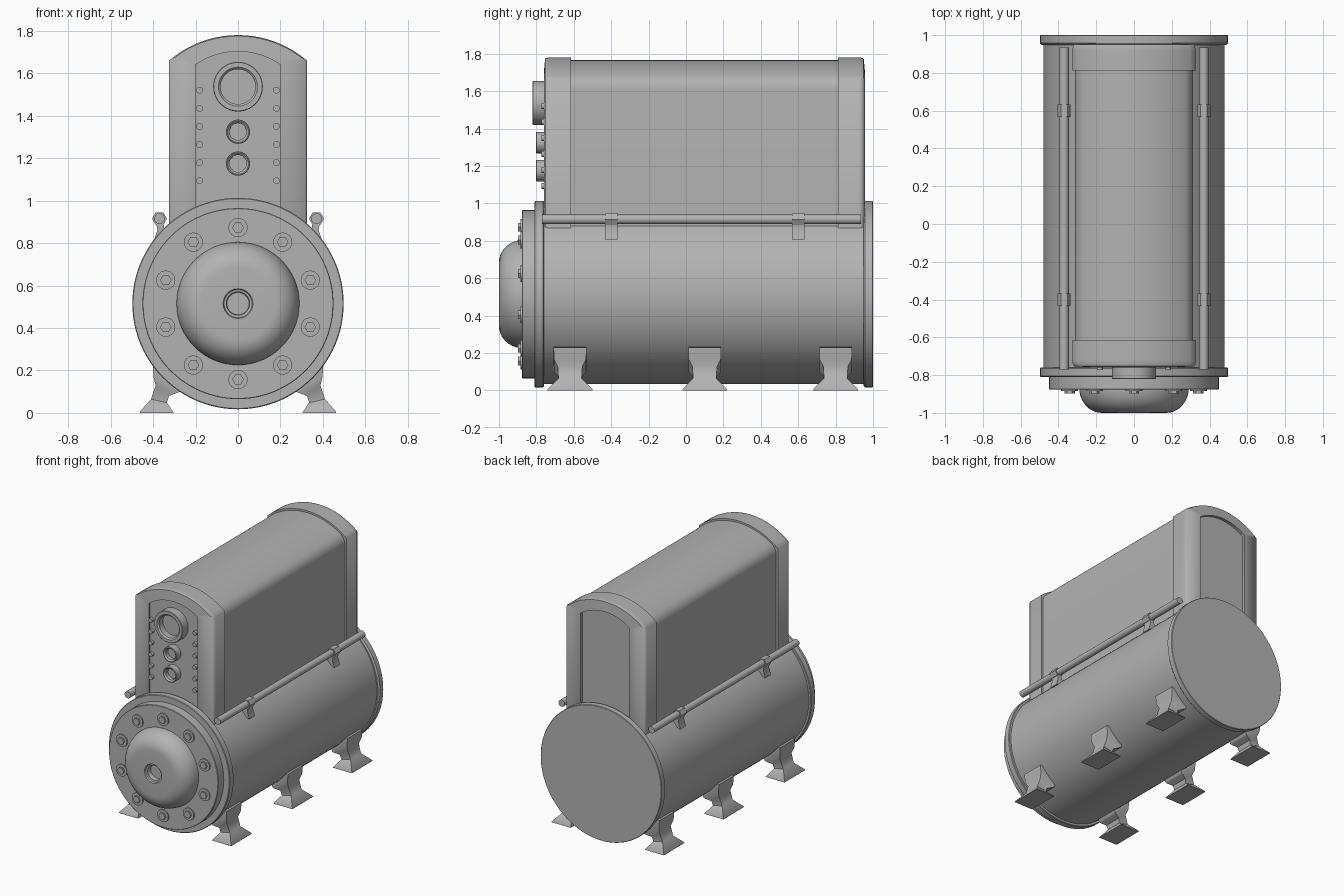
import bpy, bmesh
from math import sin, cos, pi, sqrt, atan2

if "Cube" in bpy.data.objects:
    bpy.data.objects.remove(bpy.data.objects["Cube"])

ZC = 0.515  # height of the main cylinder axis

steel = bpy.data.materials.new("dark_steel")
steel.diffuse_color = (0.45, 0.45, 0.45, 1)
steel.use_nodes = True
steel.node_tree.nodes["Principled BSDF"].inputs["Base Color"].default_value = steel.diffuse_color


def finish(name, bm, angle=35):
    bmesh.ops.recalc_face_normals(bm, faces=bm.faces)
    me = bpy.data.meshes.new(name)
    bm.to_mesh(me)
    bm.free()
    me.materials.append(steel)
    ob = bpy.data.objects.new(name, me)
    bpy.context.collection.objects.link(ob)
    bpy.ops.object.select_all(action='DESELECT')
    ob.select_set(True)
    bpy.context.view_layer.objects.active = ob
    bpy.ops.object.shade_smooth_by_angle(angle=angle * pi / 180)
    return ob


def loft(name, loops, angle=35):
    """Skin a list of equal-length point loops and close both ends."""
    bm = bmesh.new()
    rows = [[bm.verts.new(p) for p in loop] for loop in loops]
    n = len(rows[0])
    for a, b in zip(rows, rows[1:]):
        for i in range(n):
            j = (i + 1) % n
            bm.faces.new((a[i], a[j], b[j], b[i]))
    bm.faces.new(rows[0])
    bm.faces.new(rows[-1])
    return finish(name, bm, angle)


def turned(name, profile, x=0, z=ZC, seg=64, phase=0):
    """Round part along y from (radius, y) pairs."""
    loops = [[(x + r * cos(phase + 2 * pi * i / seg), y, z + r * sin(phase + 2 * pi * i / seg))
              for i in range(seg)] for r, y in profile]
    return loft(name, loops)


# main cylinder and end flanges
turned("main_cylinder", [(0.48, -0.77), (0.48, 0.96)], seg=96)
turned("front_flange", [(0.47, -0.76), (0.494, -0.76), (0.498, -0.764), (0.498, -0.806),
                        (0.494, -0.81), (0.46, -0.81)], seg=96)
turned("back_flange", [(0.47, 0.948), (0.488, 0.948), (0.498, 0.958), (0.498, 0.997), (0.495, 1.0)], seg=96)

# front cover with domed centre and port
turned("front_cover", [(0.45, -0.80), (0.45, -0.873), (0.447, -0.876)], seg=96)
dome = [(0.17 + 0.12 * cos(k * pi / 20), -0.868 - 0.132 * sin(k * pi / 20)) for k in range(11)]
turned("front_dome", dome + [(0.07, -1.0), (0.066, -0.988), (0.055, -0.985), (0.052, -0.95)])

# ring of cover bolts
for k in range(10):
    a = pi / 2 + k * pi / 5
    bx, bz = 0.358 * cos(a), ZC + 0.358 * sin(a)
    turned("cover_washer", [(0.045, -0.87), (0.045, -0.885)], bx, bz, 24)
    turned("cover_bolt", [(0.027, -0.88), (0.027, -0.897)], bx, bz, 6)


# arched outline for the upper tank
def arch(w, corner, top, y, bottom=0.8, n=20):
    sag = top - corner
    R = (w * w + sag * sag) / (2 * sag)
    a0 = atan2(w, R - sag)
    pts = [(R * sin(a0 - 2 * a0 * i / n), y, top - R + R * cos(a0 - 2 * a0 * i / n)) for i in range(n + 1)]
    return pts + [(-w, y, bottom), (w, y, bottom)]


# upper tank body, with softened top corners
def body_loop(y, w=0.312, r=0.09, R=0.5, top=1.766):
    cx = w - r
    cz = top - R + sqrt((R - r) ** 2 - cx * cx)
    join = atan2(cx, cz - (top - R))
    half = [(w, 0.8)]
    half += [(cx + r * cos((pi / 2 - join) * i / 8), cz + r * sin((pi / 2 - join) * i / 8)) for i in range(9)]
    half += [(R * sin(join * (1 - i / 8)), top - R + R * cos(join * (1 - i / 8))) for i in range(1, 9)]
    full = half + [(-x, z) for x, z in reversed(half[:-1])]
    return [(x, y, z) for x, z in full]


loft("upper_tank", [body_loop(-0.65), body_loop(0.85)])

# end caps: softly rounded rim around a recessed panel
for name, y0, s, panel in (("front_cap", -0.615, -1, 0.137), ("back_cap", 0.812, 1, 0.122)):
    rim = [(0, 0.0), (0, 0.105), (0, 0.122), (0.06, 0.138), (1, 0.145), (1, panel)]
    loft(name, [arch(0.325 - 0.125 * t, 1.66 - 0.02 * t, 1.78 - 0.077 * t, y0 + s * d, 0.8 + 0.02 * t)
                for t, d in rim], 65)

# gauge rings on the front panel
for name, z, r, h, y in (("large_gauge", 1.537, 0.117, 0.082, -0.82),
                         ("upper_gauge", 1.325, 0.057, 0.04, -0.803),
                         ("lower_gauge", 1.175, 0.057, 0.04, -0.803)):
    turned(name, [(r, -0.73), (r, y + 0.003), (r - 0.003, y), (h + 0.01, y), (h, y + 0.01), (h, -0.765)], 0, z, 40)

for s in (1, -1):
    # panel rivets
    for k in range(6):
        turned("panel_rivet", [(0.016, -0.73), (0.016, -0.772)], s * 0.181, 1.094 + 0.0853 * k, 12)

    # side rail with hexagonal collars and stems
    turned("side_rail", [(0.025, -0.77), (0.025, 0.935)], s * 0.37, 0.915, 20)
    for y in (-0.4, 0.6):
        turned("rail_collar", [(0.035, y - 0.033), (0.035, y + 0.033)], s * 0.37, 0.915, 6)
        stem = [(0.35, 0.89, 0.385, 0.89), (0.347, 0.865, 0.38, 0.862),
                (0.335, 0.85, 0.392, 0.825), (0.31, 0.85, 0.395, 0.808)]
        loft("rail_stem", [[(s * a, y - 0.033, za), (s * b, y - 0.033, zb),
                            (s * b, y + 0.033, zb), (s * a, y + 0.033, za)] for a, za, b, zb in stem])

    # feet: saddle pad, narrow neck and flared base
    foot = [(0.26, 0.15, 0.37, 0.233, 0.0875), (0.275, 0.10, 0.402, 0.23, 0.0875),
            (0.285, 0.095, 0.398, 0.168, 0.086), (0.325, 0.08, 0.388, 0.13, 0.066),
            (0.335, 0.048, 0.41, 0.065, 0.062), (0.305, 0.003, 0.462, 0.006, 0.12),
            (0.305, 0, 0.462, 0, 0.12)]
    for y in (-0.62, 0.1, 0.8):
        loft("foot", [[(s * a, y - h, za), (s * b, y - h, zb),
                       (s * b, y + h, zb), (s * a, y + h, za)] for a, za, b, zb, h in foot], 50)
